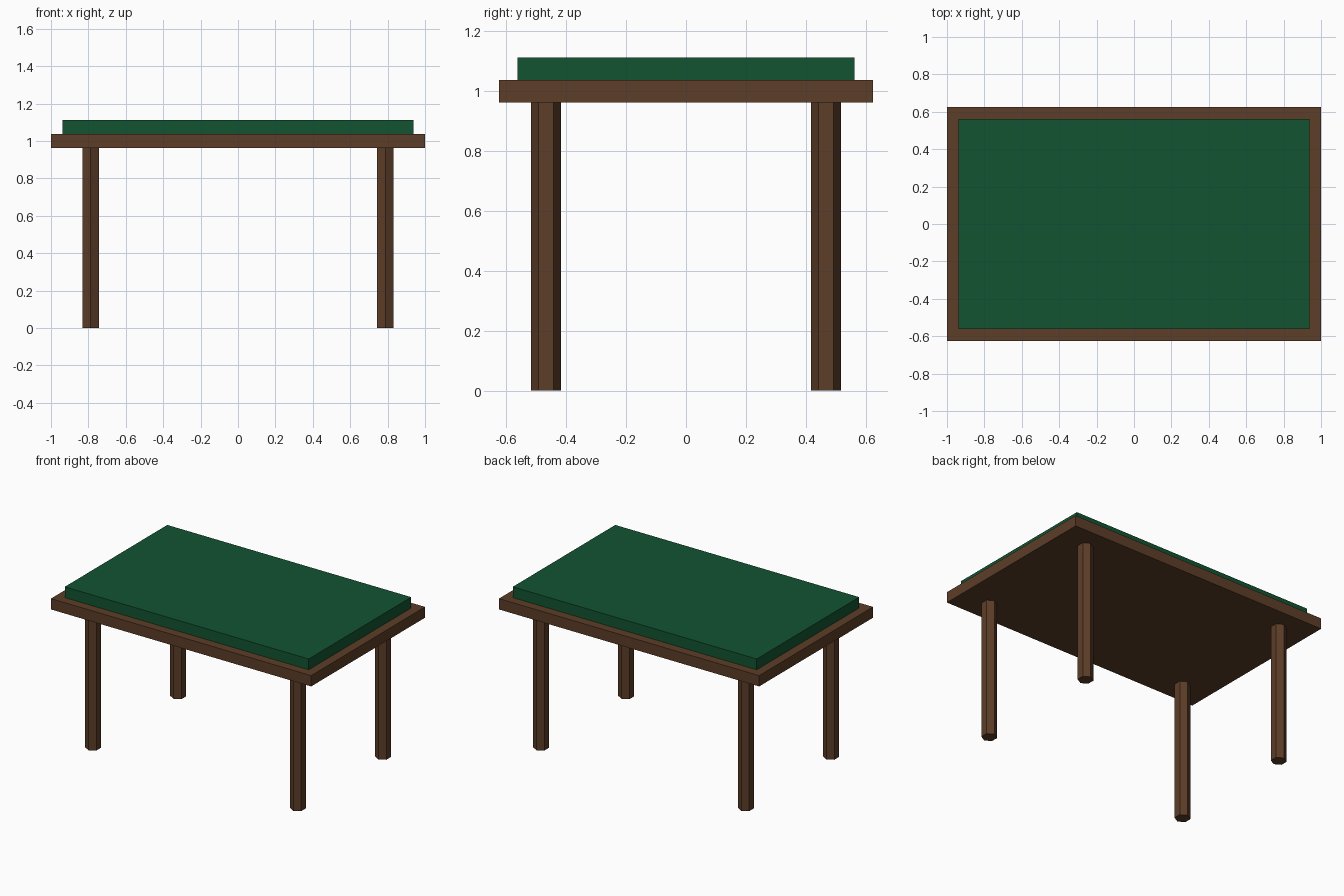
import bpy

if "Cube" in bpy.data.objects:
    bpy.data.objects.remove(bpy.data.objects["Cube"])


def material(name, rgb):
    mat = bpy.data.materials.new(name)
    mat.diffuse_color = (*rgb, 1)
    mat.use_nodes = True
    mat.node_tree.nodes["Principled BSDF"].inputs["Base Color"].default_value = mat.diffuse_color
    return mat


wood = material("brown_wood", (0.107, 0.047, 0.021))
felt = material("green_felt", (0.006, 0.087, 0.031))


def slab(name, size, bottom, mat):
    bpy.ops.mesh.primitive_cube_add(size=1, location=(0, 0, bottom + size[2] / 2))
    ob = bpy.context.object
    ob.name = name
    ob.scale = size
    bpy.ops.object.transform_apply(location=False, rotation=False, scale=True)
    ob.data.materials.append(mat)


LEG_H, THICK = 0.9625, 0.075

# Table top and raised playing surface
slab("table_top", (2.0, 1.25, THICK), LEG_H, wood)
slab("playing_surface", (1.875, 1.125, THICK), LEG_H + THICK, felt)

# Four hexagonal legs
for side, sx in (("left", -1), ("right", 1)):
    for end, sy in (("front", -1), ("back", 1)):
        bpy.ops.mesh.primitive_cylinder_add(
            vertices=6, radius=0.05, depth=LEG_H,
            location=(sx * 0.7875, sy * 0.4675, LEG_H / 2))
        leg = bpy.context.object
        leg.name = f"{end}_{side}_leg"
        leg.data.materials.append(wood)
